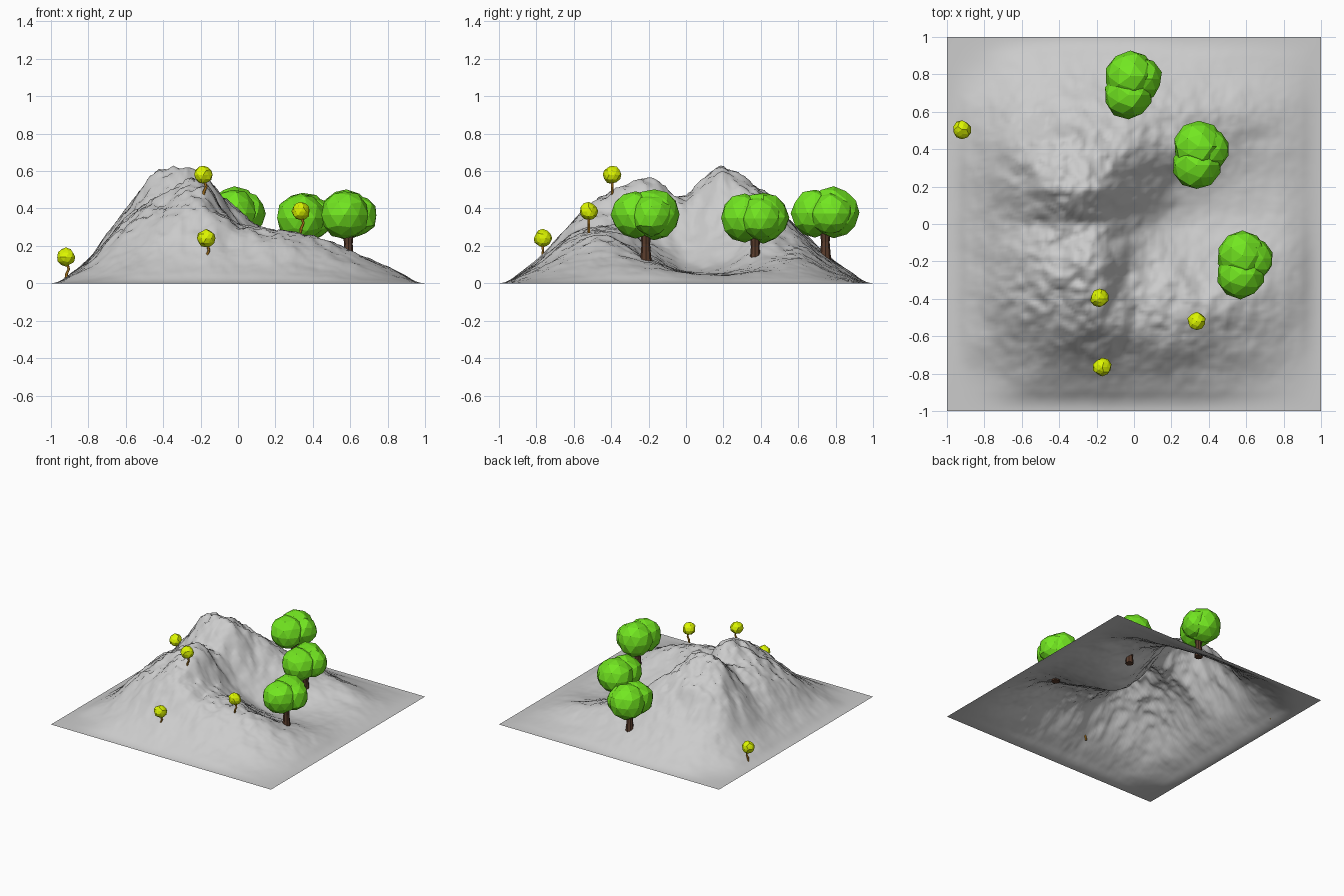
import bpy, bmesh, math, random
from mathutils import Vector, noise

if "Cube" in bpy.data.objects:
    bpy.data.objects.remove(bpy.data.objects["Cube"])

random.seed(4)


def material(name, rgb):
    m = bpy.data.materials.new(name)
    m.diffuse_color = (*rgb, 1)
    m.use_nodes = True
    m.node_tree.nodes["Principled BSDF"].inputs["Base Color"].default_value = m.diffuse_color
    return m


GREEN = material("leaf_green", (0.17, 0.8, 0.015))
YELLOW = material("leaf_yellow", (0.72, 0.92, 0.0))
BROWN = material("bark_brown", (0.1, 0.045, 0.025))
ORANGE = material("bark_orange", (0.6, 0.27, 0.02))


def finish(bm, name, mat=None, smooth=False):
    me = bpy.data.meshes.new(name)
    bm.to_mesh(me)
    bm.free()
    for p in me.polygons:
        p.use_smooth = smooth
    if mat:
        me.materials.append(mat)
    ob = bpy.data.objects.new(name, me)
    bpy.context.collection.objects.link(ob)
    return ob


# Mountain: coarse heights every 0.2 units (rows y = -0.8..0.8), zero at the border
H = [
    [.02, .08, .11, .12, .11, .10, .08, .05, .02],
    [.08, .19, .29, .33, .27, .25, .20, .13, .06],
    [.11, .31, .43, .48, .32, .29, .25, .17, .09],
    [.12, .34, .47, .54, .28, .20, .14, .12, .08],
    [.12, .31, .44, .46, .22, .09, .06, .06, .05],
    [.13, .39, .61, .57, .33, .13, .07, .05, .04],
    [.12, .37, .49, .49, .39, .25, .14, .08, .05],
    [.08, .21, .28, .29, .26, .21, .16, .11, .05],
    [.02, .08, .11, .12, .11, .08, .06, .04, .02],
]


def cell(i, j):
    return H[j - 1][i - 1] if 1 <= i <= 9 and 1 <= j <= 9 else 0.0


def cubic(a, b, c, d, t):
    return b + 0.5 * t * (c - a + t * (2*a - 5*b + 4*c - d + t * (3*(b - c) + d - a)))


def height(x, y):
    u, v = (x + 1) / 0.2, (y + 1) / 0.2
    i, j = min(int(u), 9), min(int(v), 9)
    rows = [cubic(*[cell(i + a, j + b) for a in (-1, 0, 1, 2)], u - i) for b in (-1, 0, 1, 2)]
    h = max(0.0, cubic(*rows, v - j))
    # Rocky detail grows with height, and the border flattens out
    n = noise.fractal(Vector((x * 7 + 3, y * 7 + 7, 0.5)), 0.7, 2.1, 5)
    edge = min(1.0, (1 - max(abs(x), abs(y))) / 0.1)
    return max(0.0, h + 0.04 * n * min(1.0, h / 0.45)) * edge ** 0.6


bm = bmesh.new()
bmesh.ops.create_grid(bm, x_segments=128, y_segments=128, size=1)
for v in bm.verts:
    v.co.z = height(v.co.x, v.co.y)
finish(bm, "mountain", smooth=True)


def blob(bm, centre, r, jitter):
    # Faceted leaf ball
    new = bmesh.ops.create_icosphere(bm, subdivisions=2, radius=r)["verts"]
    for v in new:
        v.co = v.co * random.uniform(1 - jitter, 1 + jitter * 0.7) + Vector(centre)


def trunk(name, rings, sides, mat):
    # Tube through (x, y, z, radius) rings
    bm = bmesh.new()
    loops = []
    for x, y, z, r in rings:
        loops.append([bm.verts.new((x + r * math.cos(k * math.tau / sides),
                                    y + r * math.sin(k * math.tau / sides), z))
                      for k in range(sides)])
    for a, b in zip(loops, loops[1:]):
        for k in range(sides):
            n = (k + 1) % sides
            bm.faces.new((a[k], a[n], b[n], b[k]))
    bm.faces.new(loops[0][::-1])
    bm.faces.new(loops[-1])
    finish(bm, name, mat)


# Large trees: three overlapping leaf balls on a flared trunk
for i, (x, y, z) in enumerate([(0.59, -0.215, 0.36), (0.355, 0.37, 0.345), (-0.01, 0.745, 0.37)], 1):
    trunk(f"large_trunk_{i}", [(x, y, z - 0.25, .032), (x, y, z - 0.20, .027), (x, y, z - 0.15, .023),
                               (x, y, z - 0.10, .028), (x, y, z - 0.04, .032)], 8, BROWN)
    bm = bmesh.new()
    blob(bm, (x - .02, y - .055, z + .005), .13, .05)
    blob(bm, (x - .01, y + .045, z + .008), .137, .05)
    blob(bm, (x + .045, y + .03, z + .002), .115, .06)
    finish(bm, f"large_canopy_{i}", GREEN)

# Small trees: one leaf ball on a thin crooked trunk
for i, (x, y, z) in enumerate([(-.92, .505, .14), (-.185, -.395, .58),
                               (.335, -.52, .385), (-.17, -.765, .24)], 1):
    trunk(f"small_trunk_{i}", [(x, y, z - .115, .007), (x + .003, y, z - .09, .008),
                               (x + .015, y, z - .065, .007), (x + .008, y, z - .04, .008),
                               (x, y, z - .01, .008)], 6, ORANGE)
    bm = bmesh.new()
    blob(bm, (x, y, z), .049, .09)
    finish(bm, f"small_canopy_{i}", YELLOW)
